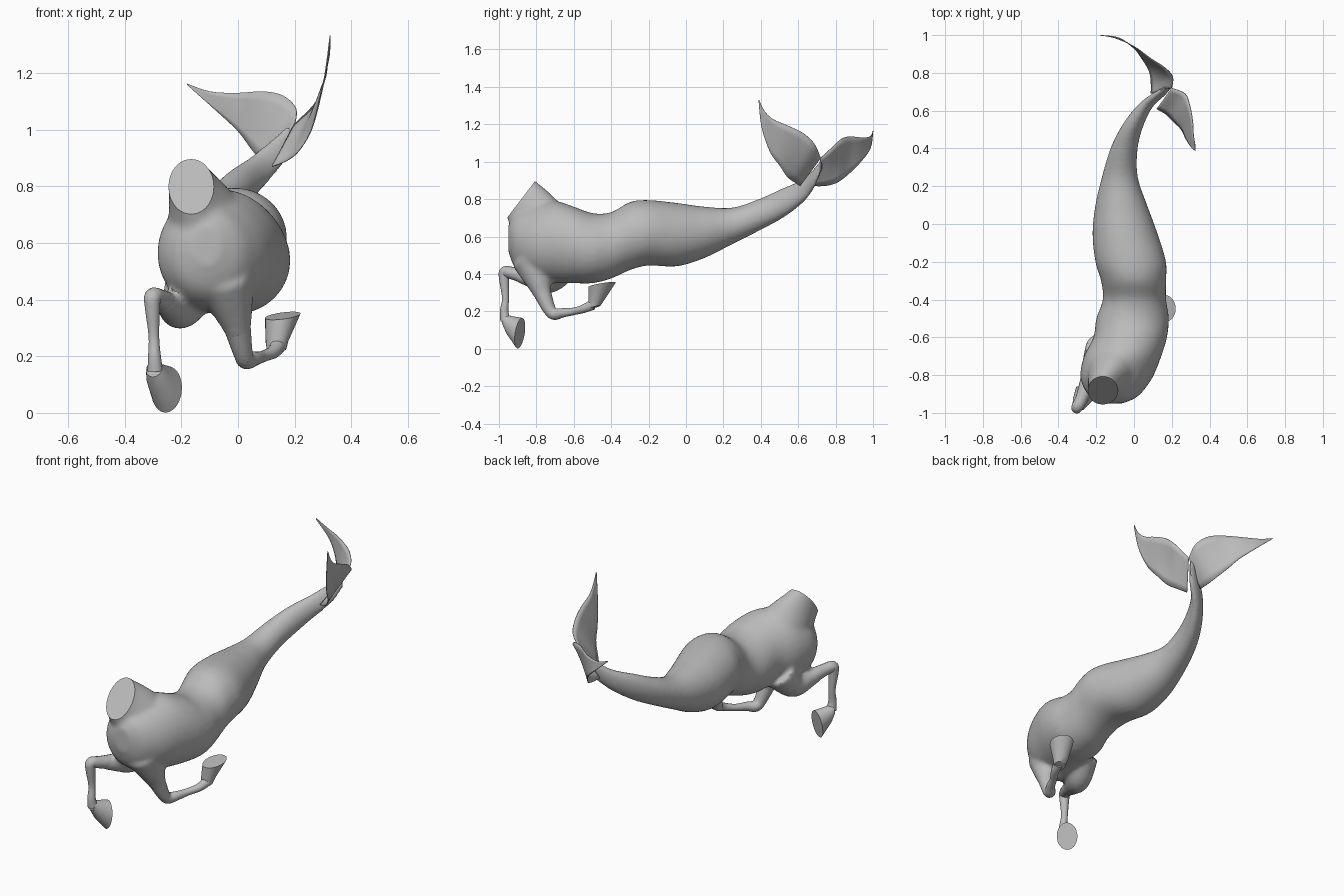
import bpy, bmesh, math
from mathutils import Vector

if "Cube" in bpy.data.objects:
    bpy.data.objects.remove(bpy.data.objects["Cube"])

SKIN = bpy.data.materials.new("plain_grey")
SKIN.diffuse_color = (0.5, 0.5, 0.5, 1)
SKIN.use_nodes = True
SKIN.node_tree.nodes["Principled BSDF"].inputs["Base Color"].default_value = SKIN.diffuse_color


def finish(ob, angle=40):
    """Give an object its colour and smooth shading."""
    ob.data.materials.clear()
    ob.data.materials.append(SKIN)
    bpy.ops.object.select_all(action='DESELECT')
    ob.select_set(True)
    bpy.context.view_layer.objects.active = ob
    bpy.ops.object.shade_smooth_by_angle(angle=math.radians(angle))


def to_object(name, bm):
    bmesh.ops.recalc_face_normals(bm, faces=bm.faces)
    me = bpy.data.meshes.new(name)
    bm.to_mesh(me)
    bm.free()
    ob = bpy.data.objects.new(name, me)
    bpy.context.collection.objects.link(ob)
    return ob


def spline(points, steps):
    """Sample a smooth curve through tuples of any length."""
    p = [points[0]] + list(points) + [points[-1]]
    out = []
    for i in range(1, len(p) - 2):
        for s in range(steps):
            t = s / steps
            out.append([0.5 * (2 * b + (c - a) * t + (2 * a - 5 * b + 4 * c - d) * t * t
                               + (3 * b - a - 3 * c + d) * t ** 3)
                        for a, b, c, d in zip(p[i - 1], p[i], p[i + 1], p[i + 2])])
    return out + [list(points[-1])]


def loft(bm, rings, sides=32):
    """Skin capped elliptical rings given as (centre, half axis u, half axis v)."""
    loops = []
    for c, u, v in rings:
        c, u, v = Vector(c), Vector(u), Vector(v)
        angles = [2 * math.pi * k / sides for k in range(sides)]
        loops.append([bm.verts.new(c + u * math.cos(a) + v * math.sin(a)) for a in angles])
    for a, b in zip(loops, loops[1:]):
        for k in range(sides):
            n = (k + 1) % sides
            bm.faces.new((a[k], a[n], b[n], b[k]))
    bm.faces.new(loops[0][::-1])
    bm.faces.new(loops[-1])


def tube(bm, path, steps=5):
    """Round limb through (x, y, z, radius) points."""
    pts = spline(path, steps)
    rings = []
    side = Vector((1, 0, 0))
    for i, p in enumerate(pts):
        t = Vector(pts[min(i + 1, len(pts) - 1)][:3]) - Vector(pts[max(i - 1, 0)][:3])
        t.normalize()
        side = (side - t * side.dot(t)).normalized()
        rings.append((p[:3], side * p[3], t.cross(side) * p[3]))
    loft(bm, rings, 16)


# --- body and tail: y, left x, right x, bottom z, top z
sections = [
    (-0.95, -0.16, -0.06, 0.52, 0.66), (-0.92, -0.225, 0.01, 0.44, 0.71),
    (-0.87, -0.265, 0.06, 0.39, 0.74), (-0.80, -0.285, 0.105, 0.36, 0.77),
    (-0.70, -0.265, 0.145, 0.35, 0.79), (-0.60, -0.215, 0.175, 0.35, 0.76),
    (-0.50, -0.20, 0.185, 0.35, 0.725), (-0.40, -0.165, 0.17, 0.375, 0.73),
    (-0.30, -0.175, 0.17, 0.42, 0.785), (-0.20, -0.205, 0.17, 0.445, 0.795),
    (-0.05, -0.22, 0.125, 0.44, 0.78), (0.10, -0.205, 0.07, 0.485, 0.76),
    (0.25, -0.17, 0.02, 0.56, 0.755), (0.40, -0.125, 0.02, 0.635, 0.805),
    (0.52, -0.065, 0.05, 0.70, 0.86), (0.62, 0.01, 0.10, 0.775, 0.905),
    (0.68, 0.08, 0.165, 0.85, 0.96), (0.73, 0.165, 0.21, 0.96, 1.025)]
bm = bmesh.new()
loft(bm, [(((l + r) / 2, y, (b + t) / 2), ((r - l) / 2, 0, 0), (0, 0, (t - b) / 2))
          for y, l, r, b, t in spline(sections, 4)])

# neck stump, overlapping the chest
along = Vector((0, -0.607, -0.795))
neck = [(-0.08, -0.75, 0.60, 0.17, 0.18), (-0.12, -0.82, 0.70, 0.125, 0.16),
        (-0.168, -0.885, 0.805, 0.078, 0.122), (-0.19, -0.94, 0.87, 0.07, 0.11)]
loft(bm, [((x, y, z), (w, 0, 0), along * h) for x, y, z, w, h in spline(neck, 4)])

# shoulders that flow into the forelegs
tube(bm, [(-0.16, -0.66, 0.46, 0.10), (-0.20, -0.73, 0.37, 0.075),
          (-0.235, -0.82, 0.375, 0.052), (-0.265, -0.90, 0.395, 0.037)])
tube(bm, [(-0.05, -0.82, 0.47, 0.11), (-0.02, -0.79, 0.37, 0.075),
          (0.0, -0.765, 0.29, 0.048), (0.015, -0.735, 0.22, 0.036)])

body = to_object("body", bm)
remesh = body.modifiers.new("fuse", 'REMESH')
remesh.mode = 'VOXEL'
remesh.voxel_size = 0.012
soften = body.modifiers.new("soften", 'SMOOTH')
soften.iterations = 8
soften.factor = 0.5
fused = bpy.data.meshes.new_from_object(
    body.evaluated_get(bpy.context.evaluated_depsgraph_get()))
body.modifiers.clear()
body.data = fused

# flat slice across the neck
bm = bmesh.new()
bm.from_mesh(fused)
normal = Vector((0, -0.795, 0.607))
cut = bmesh.ops.bisect_plane(bm, geom=bm.verts[:] + bm.edges[:] + bm.faces[:],
                             plane_co=normal * 1.185, plane_no=normal, clear_outer=True)
rim = [e for e in cut['geom_cut'] if isinstance(e, bmesh.types.BMEdge)]
bmesh.ops.contextual_create(bm, geom=rim)
bm.to_mesh(fused)
bm.free()
finish(body)

# --- lower forelegs
legs = {
    "left_foreleg": [(-0.24, -0.83, 0.38, 0.045), (-0.275, -0.92, 0.402, 0.034),
                     (-0.30, -0.968, 0.41, 0.031), (-0.302, -0.972, 0.37, 0.027),
                     (-0.297, -0.965, 0.27, 0.019), (-0.295, -0.972, 0.20, 0.023),
                     (-0.292, -0.965, 0.15, 0.028)],
    "right_foreleg": [(0.0, -0.765, 0.29, 0.046), (0.018, -0.73, 0.21, 0.034),
                      (0.03, -0.702, 0.186, 0.032), (0.06, -0.66, 0.192, 0.025),
                      (0.09, -0.60, 0.20, 0.020), (0.125, -0.545, 0.215, 0.023),
                      (0.14, -0.50, 0.235, 0.028)]}
for name, path in legs.items():
    bm = bmesh.new()
    tube(bm, path)
    finish(to_object(name, bm), 60)

# --- hooves: coronet and sole discs joined by a flared wall
hooves = {
    "left_hoof": [((-0.296, -0.968, 0.155), (0.028, -0.012, 0.01), (-0.006, 0.012, 0.026)),
                  ((-0.285, -0.945, 0.125), (0.038, -0.016, 0.01), (-0.008, 0.01, 0.05)),
                  ((-0.252, -0.888, 0.083), (0.054, -0.026, 0.0), (0.004, 0.012, 0.082))],
    "right_hoof": [((0.137, -0.49, 0.222), (0.034, 0, 0.004), (0, 0.032, 0.008)),
                   ((0.138, -0.48, 0.25), (0.04, 0, 0.004), (0, 0.042, 0.008)),
                   ((0.158, -0.448, 0.343), (0.063, 0, 0.008), (0, 0.073, 0.012))]}
for name, rings in hooves.items():
    bm = bmesh.new()
    loft(bm, rings, 24)
    finish(to_object(name, bm))

# --- tail flukes: thin curved sheets between an upper and a lower edge
flukes = {
    "left_fluke": ([(0.20, 0.72, 1.02), (0.205, 0.78, 1.075), (0.16, 0.83, 1.12),
                    (0.09, 0.875, 1.135), (0, 0.94, 1.13), (-0.10, 0.985, 1.135),
                    (-0.18, 1.0, 1.163)],
                   [(0.09, 0.69, 0.87), (0.09, 0.75, 0.872), (0.08, 0.81, 0.89),
                    (0.045, 0.87, 0.935), (0, 0.93, 0.995), (-0.08, 0.985, 1.07),
                    (-0.18, 0.999, 1.158)]),
    "right_fluke": ([(0.20, 0.72, 1.02), (0.27, 0.69, 1.09), (0.295, 0.63, 1.15),
                     (0.31, 0.55, 1.19), (0.315, 0.47, 1.225), (0.323, 0.42, 1.27),
                     (0.325, 0.39, 1.332)],
                    [(0.12, 0.61, 0.87), (0.17, 0.58, 0.89), (0.21, 0.54, 0.92),
                     (0.25, 0.50, 0.98), (0.275, 0.45, 1.05), (0.305, 0.405, 1.18),
                     (0.325, 0.388, 1.328)])}
for name, (upper, lower) in flukes.items():
    bm = bmesh.new()
    rows = []
    for a, b in zip(spline(upper, 4), spline(lower, 4)):
        a, b = Vector(a), Vector(b)
        rows.append([bm.verts.new(a.lerp(b, k / 6)) for k in range(7)])
    for r, s in zip(rows, rows[1:]):
        for k in range(6):
            bm.faces.new((r[k], r[k + 1], s[k + 1], s[k]))
    sheet = to_object(name, bm)
    thick = sheet.modifiers.new("thickness", 'SOLIDIFY')
    thick.thickness = 0.004
    thick.offset = 0
    finish(sheet)
